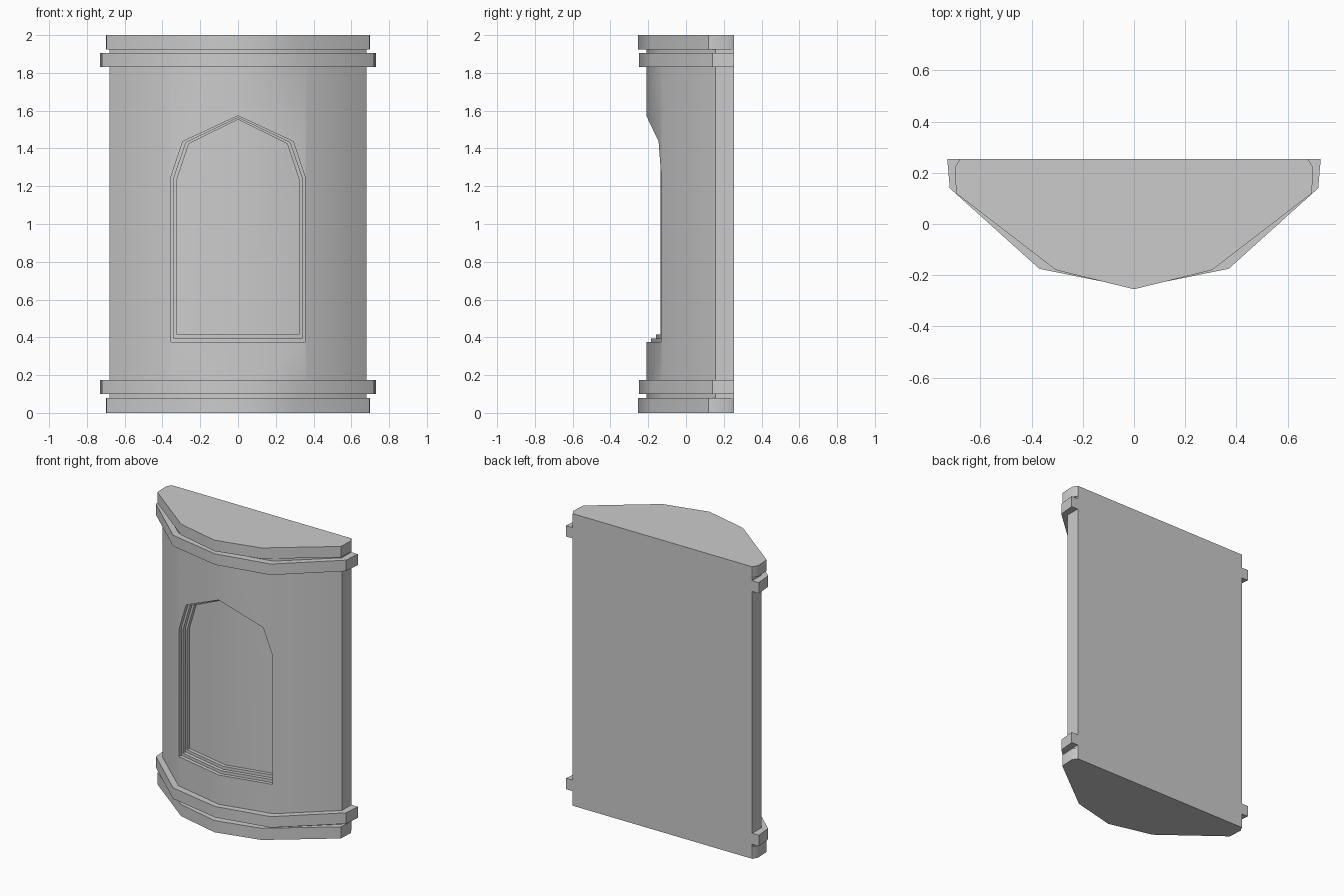
import bpy, bmesh, math

if "Cube" in bpy.data.objects:
    bpy.data.objects.remove(bpy.data.objects["Cube"])

BACK = 0.255
# Half plan outlines (x, y), from back corner to front centre
BODY = [(0.68, BACK), (0.68, 0.155), (0.36, -0.13), (0, -0.21)]
RING = [(0.73, BACK), (0.72, 0.14), (0.37, -0.175), (0, -0.25)]
CAP = [(0.68, BACK), (0.70, 0.22), (0.695, 0.12), (0.305, -0.18), (0, -0.255)]


def mirrored(half):
    return half + [(-x, y) for x, y in reversed(half[:-1])]


def make_object(name, bm):
    bmesh.ops.recalc_face_normals(bm, faces=bm.faces)
    mesh = bpy.data.meshes.new(name)
    bm.to_mesh(mesh)
    bm.free()
    ob = bpy.data.objects.new(name, mesh)
    bpy.context.collection.objects.link(ob)
    return ob


def smooth(ob):
    bpy.ops.object.select_all(action='DESELECT')
    ob.select_set(True)
    bpy.context.view_layer.objects.active = ob
    bpy.ops.object.shade_smooth_by_angle(angle=math.radians(35))


def prism(name, outline, z0, z1):
    bm = bmesh.new()
    low = [bm.verts.new((x, y, z0)) for x, y in outline]
    high = [bm.verts.new((x, y, z1)) for x, y in outline]
    bm.faces.new(low)
    bm.faces.new(high)
    n = len(outline)
    for i in range(n):
        j = (i + 1) % n
        bm.faces.new((low[i], low[j], high[j], high[i]))
    return make_object(name, bm)


def arch_cutter(name, arch, depth):
    """Arched prism whose back wall follows the bowed front at a given depth."""
    bm = bmesh.new()
    slope = 0.08 / 0.36
    half = [(0, arch[0][1])] + arch          # bottom centre up to the apex
    loop = half + [(-x, z) for x, z in reversed(half[1:-1])]
    front = [bm.verts.new((x, -0.5, z)) for x, z in loop]
    back = [bm.verts.new((x, -0.21 + slope * abs(x) + depth, z)) for x, z in loop]
    n, apex = len(loop), len(half) - 1
    bm.faces.new(front)
    bm.faces.new(back[:apex + 1])
    bm.faces.new(back[apex:] + back[:1])
    for i in range(n):
        j = (i + 1) % n
        bm.faces.new((front[i], front[j], back[j], back[i]))
    ob = make_object(name, bm)
    ob.hide_render = True
    return ob


# Bowed wall with a stepped arched niche
body = prism("wall_body", mirrored(BODY), 0.08, 1.925)
for i in range(3):
    d = 0.016 * i
    arch = [(0.355 - d, 0.375 + 0.02 * i), (0.355 - d, 1.25 - 0.006 * i),
            (0.292 - d, 1.437 - 0.006 * i), (0, 1.573 - 0.01 * i)]
    cutter = arch_cutter(f"niche_cutter_{i + 1}", arch, 0.025 * (i + 1))
    mod = body.modifiers.new("niche", 'BOOLEAN')
    mod.operation = 'DIFFERENCE'
    mod.solver = 'EXACT'
    mod.object = cutter
    bpy.context.view_layer.objects.active = body
    bpy.ops.object.modifier_apply(modifier=mod.name)
    bpy.data.objects.remove(cutter)
smooth(body)

# End slabs
for name, z0, z1 in (("base_slab", 0, 0.08), ("top_slab", 1.925, 2.0)):
    smooth(prism(name, mirrored(CAP), z0, z1))

# Moulding bands wrapped round the wall, open at the back
band = mirrored(RING) + list(reversed(mirrored(BODY)))
for name, z0, z1 in (("lower_band", 0.10, 0.175), ("upper_band", 1.83, 1.905)):
    smooth(prism(name, band, z0, z1))
